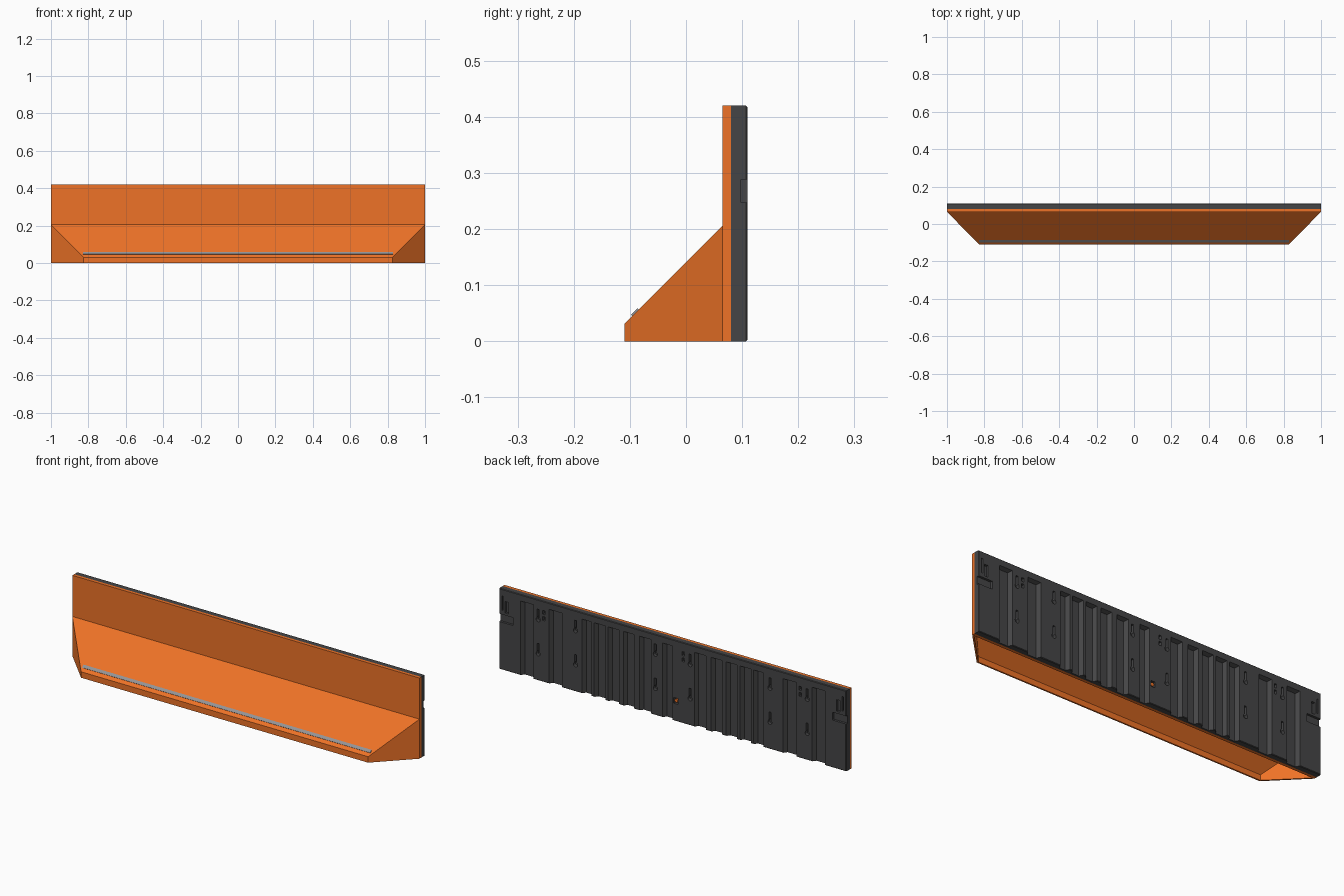
import bpy, bmesh, math
from mathutils import Matrix

if "Cube" in bpy.data.objects:
    bpy.data.objects.remove(bpy.data.objects["Cube"])


def material(name, rgb):
    m = bpy.data.materials.new(name)
    m.diffuse_color = (*rgb, 1)
    m.use_nodes = True
    m.node_tree.nodes["Principled BSDF"].inputs["Base Color"].default_value = m.diffuse_color
    return m


ORANGE = material("orange", (0.86, 0.17, 0.02))
DARK = material("dark_grey", (0.06, 0.06, 0.062))
GREY = material("mid_grey", (0.3, 0.3, 0.31))


def finish(name, bm, mat):
    bmesh.ops.recalc_face_normals(bm, faces=bm.faces)
    me = bpy.data.meshes.new(name)
    bm.to_mesh(me)
    bm.free()
    ob = bpy.data.objects.new(name, me)
    bpy.context.collection.objects.link(ob)
    if mat:
        me.materials.append(mat)
    return ob


def loft(bm, a, b):
    """Closed solid between two matching outlines."""
    va, vb = [bm.verts.new(p) for p in a], [bm.verts.new(p) for p in b]
    n = len(a)
    bm.faces.new(va)
    bm.faces.new(vb[::-1])
    for i in range(n):
        bm.faces.new((va[i], vb[i], vb[(i + 1) % n], va[(i + 1) % n]))


def box(bm, x0, x1, y0, y1, z0, z1):
    q = [(x0, y0), (x1, y0), (x1, y1), (x0, y1)]
    loft(bm, [(x, y, z0) for x, y in q], [(x, y, z1) for x, y in q])


# Front panel
bm = bmesh.new()
box(bm, -1, 1, 0.065, 0.0805, 0, 0.42)
finish("front_panel", bm, ORANGE)

# Sloping hood, hollow and open underneath
bm = bmesh.new()
outline = [(1, 0.065, 0), (1, 0.065, 0.206), (0.827, -0.11, 0.031), (0.827, -0.11, 0)]
r = [bm.verts.new(p) for p in outline]
l = [bm.verts.new((-x, y, z)) for x, y, z in outline]
bm.faces.new(r)
bm.faces.new(l[::-1])
bm.faces.new((r[1], l[1], l[2], r[2]))
bm.faces.new((r[2], l[2], l[3], r[3]))
hood = finish("hood", bm, ORANGE)
# make sure the normals face outward so the wall grows inward
slope = next(p for p in hood.data.polygons if abs(p.normal.z) > 0.5)
if slope.normal.z < 0:
    hood.data.flip_normals()
mod = hood.modifiers.new("wall", 'SOLIDIFY')
mod.thickness = 0.008
mod.offset = -1
mod.use_even_offset = True

# Raised strip along the lower slope
bm = bmesh.new()
box(bm, -0.83, 0.83, -0.008, 0.008, -0.004, 0.003)
bm.transform(Matrix.Translation((0, -0.09, 0.051)) @ Matrix.Rotation(math.radians(45), 4, 'X'))
finish("scraper_strip", bm, GREY)

# Back plate with chamfered rear edges
bm = bmesh.new()
def rect(y, c):
    return [(-1 + c, y, c), (1 - c, y, c), (1 - c, y, 0.42 - c), (-1 + c, y, 0.42 - c)]
loft(bm, rect(0.08, 0), rect(0.107, 0))
top = [f for f in bm.faces if all(v.co.y > 0.1 for v in f.verts)]
ext = bmesh.ops.extrude_face_region(bm, geom=top)
new = [v for v in ext["geom"] if isinstance(v, bmesh.types.BMVert)]
bmesh.ops.delete(bm, geom=top, context='FACES_ONLY')
for v in new:
    v.co = (v.co.x * 0.997, 0.11, 0.21 + (v.co.z - 0.21) * 0.986)
plate = finish("back_plate", bm, DARK)

# Cutter for the back plate
bm = bmesh.new()
def groove(cx, w):
    h, d = w / 2, w / 2 - 0.014
    def ring(k, zt, y):
        return [(cx - k, y, -0.02), (cx + k, y, -0.02), (cx + k, y, zt), (cx - k, y, zt)]
    loft(bm, ring(d, 0.378, 0.091), ring(h, 0.388, 0.113))


def keyhole(cx, cz):
    pts = [(-0.006, 0.035), (-0.006, -0.006)]
    for i in range(9):
        a = math.radians(140 + i * 32.5)
        pts.append((0.012 * math.cos(a), -0.018 + 0.012 * math.sin(a)))
    pts += [(0.006, -0.006), (0.006, 0.035)]
    loft(bm, [(cx + x, 0.092, cz + z) for x, z in pts],
         [(cx + x, 0.12, cz + z) for x, z in pts])


for s in (-1, 1):
    # sloped vertical grooves
    for cx, w in ((0.84, 0.078), (0.675, 0.08), (0.495, 0.06), (0.42, 0.068),
                  (0.34, 0.068), (0.253, 0.066), (0.158, 0.07)):
        groove(s * cx, w)
    # hanging keyholes
    for cx in (0.775, 0.56, 0.1):
        for cz in (0.335, 0.157):
            keyhole(s * cx, cz)
    # slots at the ends and the notch through each side
    for a, b, z0, z1 in ((0.976, 0.984, 0.31, 0.385), (0.945, 0.965, 0.30, 0.36),
                         (0.92, 1.02, 0.247, 0.288)):
        x0, x1 = sorted((s * a, s * b))
        box(bm, x0, x1, 0.098, 0.12, z0, z1)
# small paired slots near the top
for cx in (0.742, -0.06, -0.735):
    for z in (0.32, 0.352):
        box(bm, cx - 0.007, cx + 0.007, 0.095, 0.12, z, z + 0.02)
groove(0.03, 0.06)
# opening showing the plug
box(bm, -0.03, -0.006, 0.095, 0.12, 0.09, 0.12)
cutter = finish("cutter", bm, None)

mod = plate.modifiers.new("cuts", 'BOOLEAN')
mod.operation = 'DIFFERENCE'
mod.solver = 'EXACT'
mod.use_self = True
mod.object = cutter
dg = bpy.context.evaluated_depsgraph_get()
cut = bpy.data.meshes.new_from_object(plate.evaluated_get(dg))
plate.modifiers.clear()
plate.data = cut
bpy.data.objects.remove(cutter)

# Orange plug in the back
bm = bmesh.new()
bmesh.ops.create_cone(bm, cap_ends=True, segments=12, radius1=0.009, radius2=0.009, depth=0.02,
                      matrix=Matrix.Translation((-0.018, 0.097, 0.105)) @ Matrix.Rotation(math.pi / 2, 4, 'X'))
finish("plug", bm, ORANGE)
